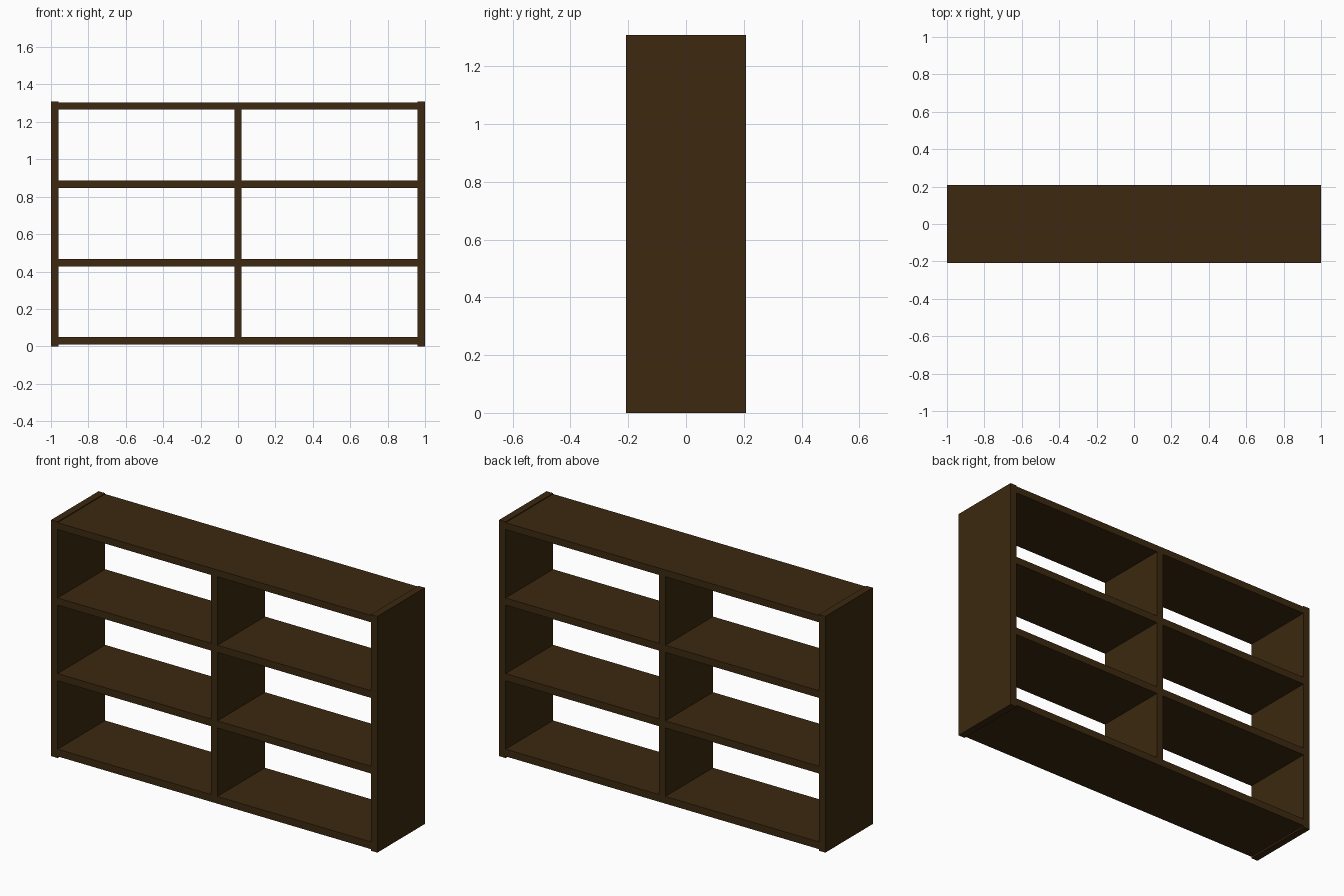
import bpy

if "Cube" in bpy.data.objects:
    bpy.data.objects.remove(bpy.data.objects["Cube"])

W, D, H, T = 2.0, 0.416, 1.309, 0.04   # width, depth, height, board thickness
PITCH, BASE = 0.419, 0.009             # shelf spacing, underside of lowest shelf

wood = bpy.data.materials.new("dark_wood")
wood.diffuse_color = (0.045, 0.022, 0.005, 1)
wood.use_nodes = True
wood.node_tree.nodes["Principled BSDF"].inputs["Base Color"].default_value = wood.diffuse_color


def board(name, x0, x1, z0, z1):
    """Full-depth board spanning the given x and z ranges."""
    bpy.ops.mesh.primitive_cube_add(size=1, location=((x0 + x1) / 2, 0, (z0 + z1) / 2))
    ob = bpy.context.object
    ob.name = name
    ob.scale = (x1 - x0, D, z1 - z0)
    bpy.ops.object.transform_apply(location=False, rotation=False, scale=True)
    ob.data.materials.append(wood)


inner = W / 2 - T
levels = [BASE + i * PITCH for i in range(4)]

# Side panels, slightly proud of the top and bottom boards
board("left_side", -W / 2, -inner, 0, H)
board("right_side", inner, W / 2, 0, H)

# Full-width bottom and top boards
board("bottom_board", -inner, inner, levels[0], levels[0] + T)
board("top_board", -inner, inner, levels[3], levels[3] + T - 0.002)

# Centre divider between bottom and top boards
board("centre_divider", -T / 2, T / 2, levels[0] + T, levels[3])

# Two middle shelves on each side of the divider
for i, z in enumerate(levels[1:3], 1):
    board(f"left_shelf_{i}", -inner, -T / 2, z, z + T)
    board(f"right_shelf_{i}", T / 2, inner, z, z + T)
